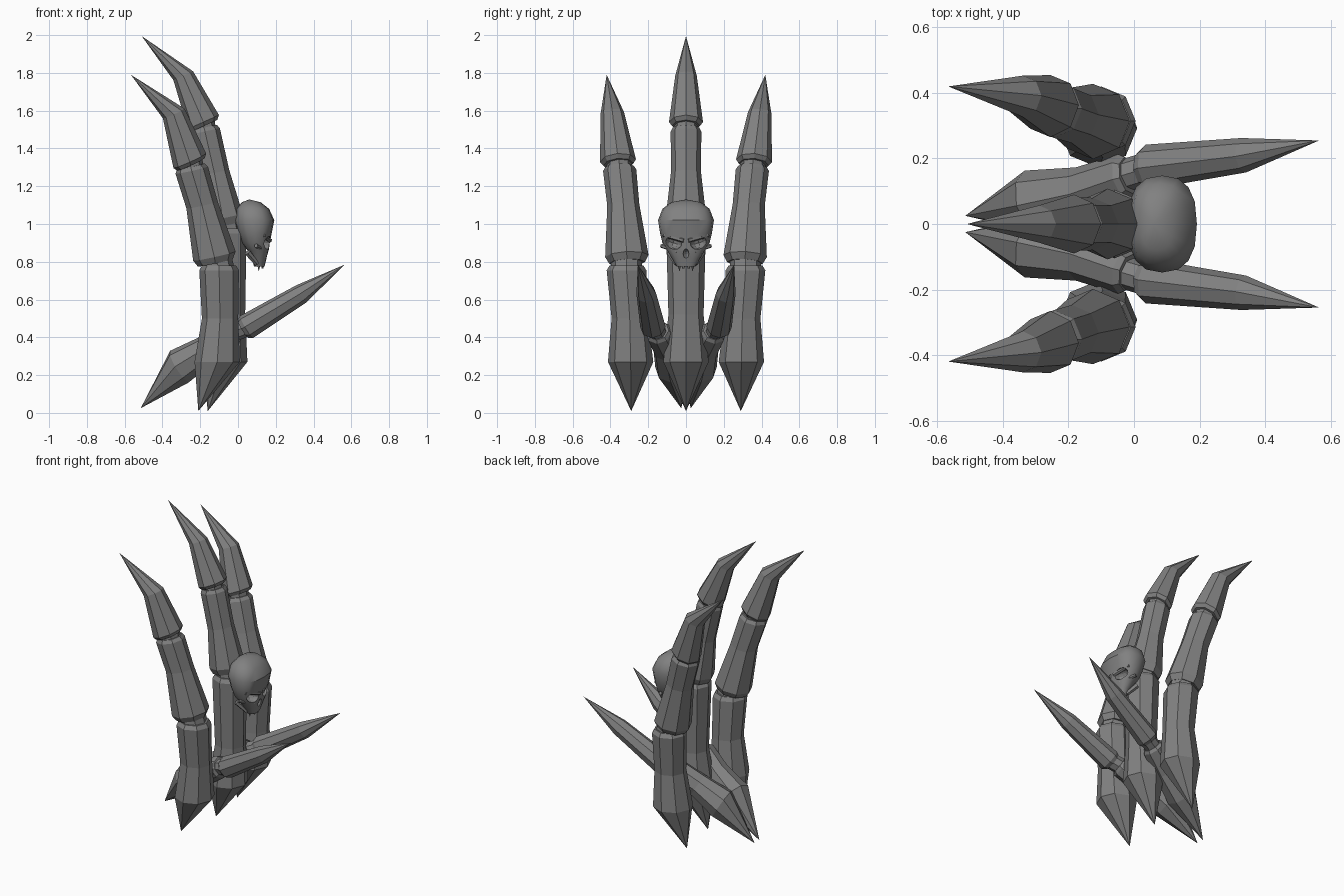
import bpy, bmesh, math
from mathutils import Vector, Matrix

cube = bpy.data.objects.get("Cube")
if cube:
    bpy.data.objects.remove(cube)

bone = bpy.data.materials.new("grey_bone")
bone.use_nodes = True
GREY = (0.22, 0.22, 0.22, 1)
bone.diffuse_color = GREY
bone.node_tree.nodes["Principled BSDF"].inputs["Base Color"].default_value = GREY


def make(name, bm, angle=None):
    bmesh.ops.recalc_face_normals(bm, faces=bm.faces)
    mesh = bpy.data.meshes.new(name)
    bm.to_mesh(mesh)
    bm.free()
    mesh.materials.append(bone)
    ob = bpy.data.objects.new(name, mesh)
    bpy.context.collection.objects.link(ob)
    if angle:
        bpy.ops.object.select_all(action='DESELECT')
        bpy.context.view_layer.objects.active = ob
        ob.select_set(True)
        bpy.ops.object.shade_smooth_by_angle(angle=math.radians(angle))
    return ob


def skin(bm, rings):
    """Bridge rings of equal count; a ring of one vertex is a point."""
    for a, b in zip(rings, rings[1:]):
        n = max(len(a), len(b))
        for i in range(n):
            j = (i + 1) % n
            if len(a) == 1:
                bm.faces.new((a[0], b[j], b[i]))
            elif len(b) == 1:
                bm.faces.new((a[i], a[j], b[0]))
            else:
                bm.faces.new((a[i], a[j], b[j], b[i]))
    for ring in (rings[0], rings[-1]):
        if len(ring) > 1:
            bm.faces.new(ring)


def segment(name, stations, axis, side):
    """Eight-sided bone piece: stations are (x, y, z, radius) with rings square to axis."""
    bm = bmesh.new()
    w = Vector(axis).normalized()
    v = w.cross(Vector((1, 0, 0)) if abs(w.x) < 0.7 else Vector((0, 0, -1))).normalized()
    u = v.cross(w)
    rings = []
    for x, y, z, r in stations:
        c = Vector((x, y, z))
        pts = [c] if r == 0 else [c + r * (u * math.cos(k * math.pi / 4) + v * math.sin(k * math.pi / 4))
                                  for k in range(8)]
        rings.append([bm.verts.new((p.x, p.y * side, p.z)) for p in pts])
    skin(bm, rings)
    return make(name, bm)


# Outer and thumb fingers, mirrored across the middle
for side, label in ((1, "back"), (-1, "front")):
    segment(f"{label}_outer_root", [
        (-0.21, 0.29, 0.01, 0), (-0.11, 0.293, 0.27, 0.12), (-0.095, 0.298, 0.5, 0.096),
        (-0.1, 0.315, 0.755, 0.105), (-0.1, 0.315, 0.78, 0.09)], (0, 0, 1), side)
    segment(f"{label}_outer_knuckle", [
        (-0.1, 0.315, 0.75, 0.083), (-0.12, 0.315, 0.84, 0.083)], (-0.1, 0, 1), side)
    segment(f"{label}_outer_middle", [
        (-0.12, 0.312, 0.795, 0.095), (-0.125, 0.313, 0.83, 0.115), (-0.19, 0.332, 1.1, 0.085),
        (-0.245, 0.351, 1.285, 0.088), (-0.25, 0.352, 1.305, 0.075)], (-0.22, 0.05, 1), side)
    segment(f"{label}_outer_neck", [
        (-0.245, 0.352, 1.27, 0.068), (-0.26, 0.356, 1.36, 0.068)], (-0.3, 0.05, 1), side)
    segment(f"{label}_outer_claw", [
        (-0.25, 0.358, 1.315, 0.08), (-0.255, 0.36, 1.335, 0.095),
        (-0.34, 0.39, 1.585, 0.063), (-0.567, 0.42, 1.79, 0)], (-0.45, 0.08, 1), side)
    segment(f"{label}_thumb_root", [
        (-0.515, 0.025, 0.025, 0), (-0.31, 0.068, 0.245, 0.098), (-0.16, 0.1, 0.34, 0.075),
        (-0.03, 0.145, 0.425, 0.07), (-0.015, 0.148, 0.435, 0.058)], (1, 0.25, 0.62), side)
    segment(f"{label}_thumb_knuckle", [
        (-0.04, 0.145, 0.42, 0.05), (0.06, 0.175, 0.46, 0.05)], (1, 0.2, 0.5), side)
    segment(f"{label}_thumb_claw", [
        (0.025, 0.17, 0.445, 0.055), (0.045, 0.175, 0.455, 0.068),
        (0.335, 0.21, 0.63, 0.053), (0.565, 0.255, 0.785, 0)], (1, 0.14, 0.58), side)

# Tall centre finger
segment("centre_root", [
    (-0.16, 0, 0.01, 0), (-0.07, 0, 0.27, 0.12), (-0.055, 0, 0.52, 0.093),
    (-0.06, 0, 0.95, 0.105), (-0.06, 0, 0.975, 0.09)], (0, 0, 1), 1)
segment("centre_knuckle", [(-0.06, 0, 0.94, 0.083), (-0.08, 0, 1.04, 0.083)], (-0.1, 0, 1), 1)
segment("centre_middle", [
    (-0.075, 0, 0.99, 0.09), (-0.08, 0, 1.03, 0.108), (-0.125, 0, 1.27, 0.08),
    (-0.175, 0, 1.49, 0.081), (-0.18, 0, 1.51, 0.07)], (-0.22, 0, 1), 1)
segment("centre_neck", [(-0.175, 0, 1.47, 0.063), (-0.19, 0, 1.57, 0.063)], (-0.3, 0, 1), 1)
segment("centre_claw", [
    (-0.178, 0, 1.52, 0.075), (-0.183, 0, 1.54, 0.09),
    (-0.29, 0, 1.785, 0.057), (-0.51, 0, 1.995, 0)], (-0.45, 0, 1), 1)

# Skull: stacked rings of (height, back, front, half width)
SKULL = [(0.775, 0.085, 0.14, 0.05), (0.815, 0.075, 0.15, 0.072), (0.86, 0.05, 0.163, 0.1),
         (0.9, 0.02, 0.168, 0.125), (0.95, 0.0, 0.178, 0.137), (1.02, -0.02, 0.192, 0.148),
         (1.08, -0.01, 0.165, 0.125), (1.115, 0.02, 0.12, 0.08)]
bm = bmesh.new()
rings = []
for z, back, front, half in SKULL:
    ring = []
    for k in range(16):
        a = k * math.pi / 8
        c, s = (math.copysign(abs(f) ** 0.8, f) for f in (math.cos(a), math.sin(a)))
        ring.append(bm.verts.new(((back + front + (front - back) * c) / 2, half * s, z)))
    rings.append(ring)
rings.append([bm.verts.new((0.06, 0, 1.13))])
skin(bm, rings)
skull = make("skull", bm, 35)


# Eye sockets and nose are cut out of the skull
def ball(name, place, scale, tilt=0):
    bm = bmesh.new()
    bmesh.ops.create_uvsphere(bm, u_segments=12, v_segments=8, radius=1)
    bm.transform(Matrix.Translation(place) @ Matrix.Rotation(tilt, 4, 'X') @ Matrix.Diagonal((*scale, 1)))
    return make(name, bm)


cutters = [ball("socket_cutter", (0.165, s * 0.068, 0.9), (0.06, 0.046, 0.033), s * 0.3) for s in (1, -1)]
cutters.append(ball("nose_cutter", (0.165, 0, 0.842), (0.035, 0.016, 0.026)))
bpy.context.view_layer.objects.active = skull
for cutter in cutters:
    mod = skull.modifiers.new("cut", 'BOOLEAN')
    mod.operation = 'DIFFERENCE'
    mod.solver = 'EXACT'
    mod.object = cutter
    bpy.ops.object.modifier_apply(modifier=mod.name)
    bpy.data.objects.remove(cutter)


# Slanted brows, cheekbones and teeth
def bar(name, a, b, r1, r2):
    bm = bmesh.new()
    a, b = Vector(a), Vector(b)
    bmesh.ops.create_cone(bm, cap_ends=True, segments=6, radius1=r1, radius2=r2, depth=(b - a).length)
    bm.transform(Matrix.Translation((a + b) / 2) @ (b - a).to_track_quat('Z', 'Y').to_matrix().to_4x4())
    return make(name, bm)


for s, label in ((1, "back"), (-1, "front")):
    bar(f"{label}_brow", (0.168, s * 0.012, 0.913), (0.135, s * 0.118, 0.942), 0.013, 0.01)
    bar(f"{label}_cheekbone", (0.15, s * 0.045, 0.856), (0.095, s * 0.13, 0.885), 0.011, 0.011)
    bar(f"{label}_jaw_corner", (0.1, s * 0.05, 0.79), (0.05, s * 0.085, 0.85), 0.014, 0.018)
    bar(f"{label}_inner_tooth", (0.13, s * 0.014, 0.79), (0.13, s * 0.014, 0.765), 0.011, 0.006)
    bar(f"{label}_fang", (0.11, s * 0.036, 0.79), (0.11, s * 0.034, 0.752), 0.011, 0.001)
